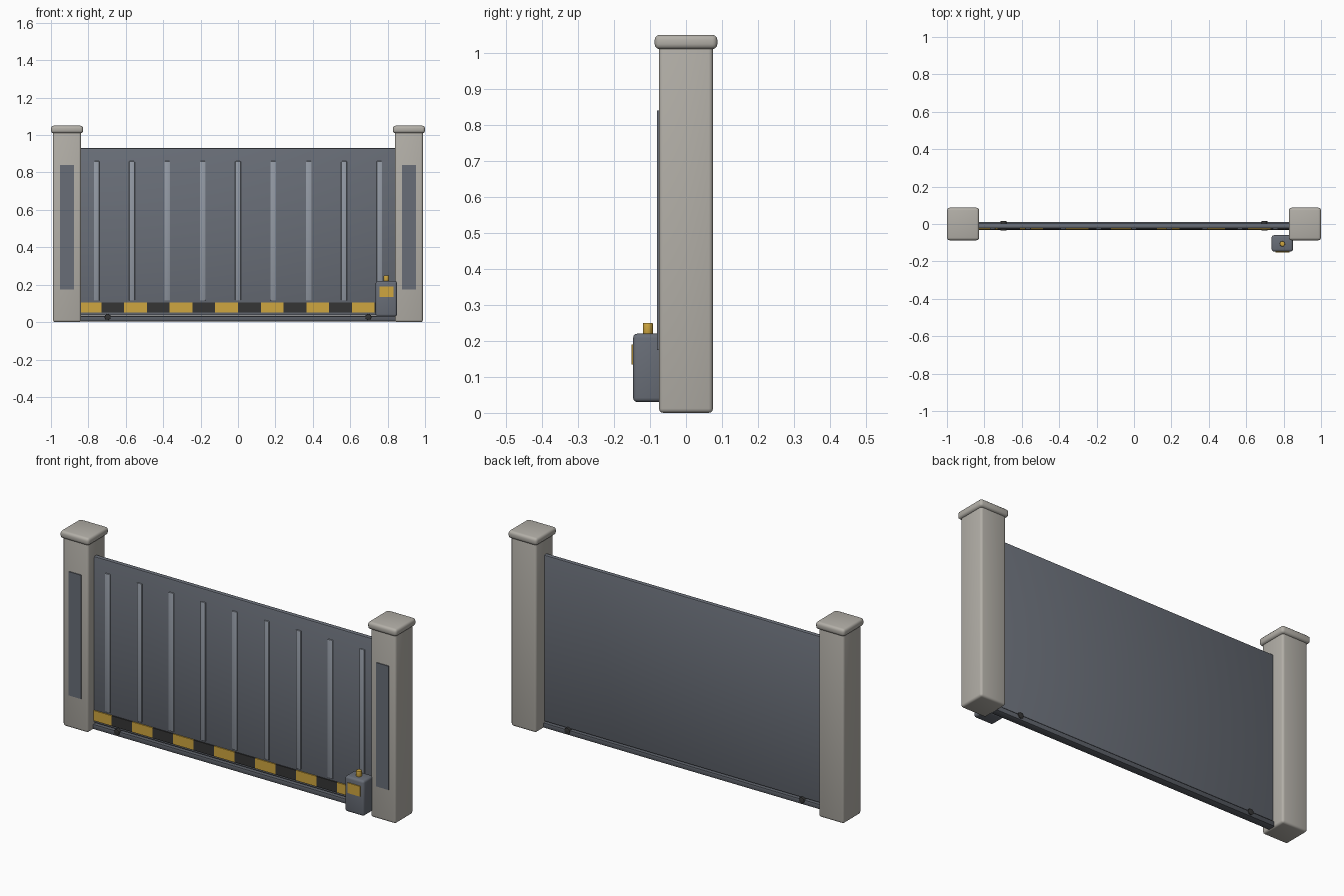
import bpy
import bmesh
from math import radians
from mathutils import Matrix, Vector

cube = bpy.data.objects.get("Cube")
if cube:
    bpy.data.objects.remove(cube, do_unlink=True)


def material(name, rgb):
    mat = bpy.data.materials.new(name)
    mat.use_nodes = True
    mat.diffuse_color = (*rgb, 1)
    bsdf = next(n for n in mat.node_tree.nodes if n.type == 'BSDF_PRINCIPLED')
    bsdf.inputs["Base Color"].default_value = (*rgb, 1)
    return mat


STONE = material("warm_grey_stone", (0.45, 0.43, 0.39))
STEEL = material("slate_steel", (0.14, 0.155, 0.185))
RIB = material("light_steel", (0.29, 0.32, 0.37))
TRACK = material("dark_steel", (0.10, 0.11, 0.13))
YELLOW = material("warning_yellow", (0.62, 0.38, 0.05))
BLACK = material("warning_black", (0.035, 0.035, 0.035))


def finish(name, bm, mat, bevel, segments):
    if bevel:
        # Only right-angled edges are rounded, so cylinder walls stay intact
        edges = [e for e in bm.edges if e.calc_face_angle(0) > radians(60)]
        bmesh.ops.bevel(bm, geom=edges, offset=bevel, segments=segments,
                        profile=0.5, affect='EDGES', clamp_overlap=True)
    mesh = bpy.data.meshes.new(name)
    bm.to_mesh(mesh)
    bm.free()
    mesh.materials.append(mat)
    obj = bpy.data.objects.new(name, mesh)
    bpy.context.collection.objects.link(obj)
    bpy.ops.object.select_all(action='DESELECT')
    obj.select_set(True)
    bpy.context.view_layer.objects.active = obj
    bpy.ops.object.shade_smooth_by_angle(angle=radians(35))
    return obj


def box(name, mat, x, y, z, bevel=0, segments=3):
    """Box from its (min, max) range on each axis."""
    bm = bmesh.new()
    bmesh.ops.create_cube(bm, size=1)
    size = Vector([r[1] - r[0] for r in (x, y, z)])
    centre = Vector([(r[0] + r[1]) / 2 for r in (x, y, z)])
    bmesh.ops.scale(bm, vec=size, verts=bm.verts)
    bmesh.ops.translate(bm, vec=centre, verts=bm.verts)
    return finish(name, bm, mat, bevel, segments)


def cylinder(name, mat, centre, radius, depth, axis='Z', bevel=0):
    bm = bmesh.new()
    turn = Matrix.Rotation(radians(90), 4, 'X') if axis == 'Y' else Matrix()
    bmesh.ops.create_cone(bm, cap_ends=True, segments=20, radius1=radius,
                          radius2=radius, depth=depth,
                          matrix=Matrix.Translation(centre) @ turn)
    return finish(name, bm, mat, bevel, 2)


def around(centre, half):
    return (centre - half, centre + half)


# Stone posts with caps and recessed-look front plates
for side, s in (("left", 1), ("right", -1)):
    px = s * 0.914
    box(side + "_post", STONE, around(px, 0.075), around(0, 0.075), (0, 1.02), 0.012)
    box(side + "_post_cap", STONE, around(px, 0.086), around(0, 0.087), (1.01, 1.05), 0.014)
    box(side + "_post_plate", STEEL, around(px, 0.037), (-0.080, -0.073), (0.175, 0.84))

# Sliding gate leaf and its ribs
box("gate_panel", STEEL, around(0, 0.852), (-0.023, 0.004), (0.035, 0.93), 0.008, 2)
RIBS = 9
for i in range(RIBS):
    rx = (i - (RIBS - 1) / 2) * 0.189
    box(f"gate_rib_{i + 1}", RIB, around(rx, 0.015), (-0.030, -0.021), (0.115, 0.86), 0.003, 2)

# Warning stripe along the foot of the gate
STRIPES = 14
STEP = 0.1217
for i in range(STRIPES):
    sx = (i - (STRIPES - 1) / 2) * STEP
    box(f"warning_stripe_{i + 1}", BLACK if i % 2 else YELLOW,
        around(sx, STEP / 2), (-0.029, -0.021), (0.05, 0.105))

# Ground track and rollers
box("ground_track", TRACK, around(0, 0.86), (-0.032, 0.012), (0.004, 0.032), 0.006, 2)
for side, s in (("left", 1), ("right", -1)):
    cylinder(side + "_roller", BLACK, (s * 0.697, -0.01, 0.027), 0.016, 0.052, 'Y', 0.002)

# Motor housing with label plate and signal lamp
box("motor_housing", STEEL, around(0.793, 0.057), (-0.147, -0.06), (0.03, 0.22), 0.012)
box("motor_label", YELLOW, around(0.794, 0.038), (-0.152, -0.146), (0.135, 0.19))
cylinder("signal_lamp", YELLOW, (0.793, -0.106, 0.233), 0.014, 0.034, 'Z', 0.003)
